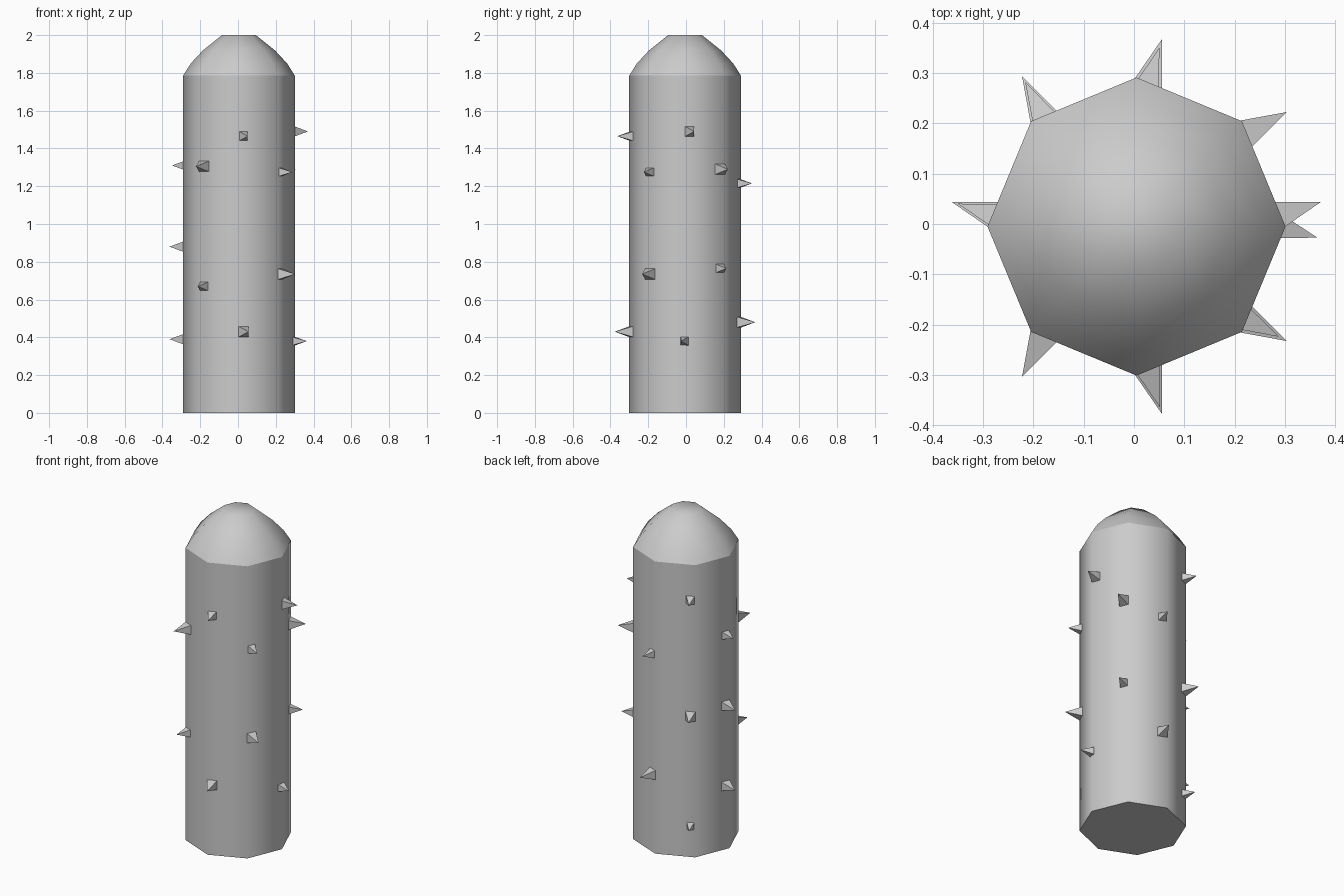
import bpy, bmesh
from math import cos, sin, radians
from mathutils import Vector

if "Cube" in bpy.data.objects:
    bpy.data.objects.remove(bpy.data.objects["Cube"])

CX, CY, R = 0.005, -0.005, 0.296
Z_TOP = 1.785


def finish(name, bm, smooth_sides=False):
    bmesh.ops.recalc_face_normals(bm, faces=bm.faces)
    for f in bm.faces:
        f.smooth = smooth_sides and abs(f.normal.z) < 0.99
    me = bpy.data.meshes.new(name)
    bm.to_mesh(me)
    bm.free()
    ob = bpy.data.objects.new(name, me)
    bpy.context.collection.objects.link(ob)
    return ob


def lathe(name, profile, cap_bottom):
    """Eight-sided stack of rings, closed on top where asked."""
    bm = bmesh.new()
    rings = [[bm.verts.new((CX + r * cos(radians(45 * i)),
                            CY + r * sin(radians(45 * i)), z))
              for i in range(8)] for r, z in profile]
    for a, b in zip(rings, rings[1:]):
        for i in range(8):
            j = (i + 1) % 8
            bm.faces.new((a[i], a[j], b[j], b[i]))
    if cap_bottom:
        bm.faces.new(rings[0][::-1])
    else:
        bm.faces.new(rings[-1])
    ob = finish(name, bm, True)
    if not cap_bottom:
        for p in ob.data.polygons:
            p.use_smooth = True
    return ob


# Trunk and rounded crown
lathe("trunk", [(R, 0), (R, Z_TOP)], True)
lathe("crown", [(R, Z_TOP), (0.255, 1.85), (0.19, 1.92), (0.09, 2.0)], False)


def spike(index, corner, side, z, size, offset=0.027):
    """Four-sided thorn on the flat beside a trunk corner."""
    a, face = radians(corner), radians(corner + 22.5 * side)
    n = Vector((cos(face), sin(face), 0))
    t = Vector((-sin(face), cos(face), 0)) * side
    base = Vector((CX + R * cos(a), CY + R * sin(a), z)) + t * offset
    radial = Vector((base.x - CX, base.y - CY, 0)).normalized()
    tip = base + (n * 0.65 + radial * 0.35).normalized() * 0.09 * size
    h = 0.03 * size
    up = Vector((0, 0, h))
    root = base - n * 0.006
    bm = bmesh.new()
    ring = [bm.verts.new(root + p) for p in
            (-t * h - up, t * h - up, t * h + up, -t * h + up)]
    top = bm.verts.new(tip)
    bm.faces.new(ring)
    for i in range(4):
        bm.faces.new((ring[i], ring[(i + 1) % 4], top))
    finish(f"spike_{index:02d}", bm)


# Spikes: corner angle, side of corner, [(height, size)]
columns = [
    (0, 1, [(1.49, 0.93)]),
    (45, -1, [(1.29, 1.0), (0.765, 0.8)]),
    (90, -1, [(1.215, 0.8), (0.48, 1.0)]),
    (135, -1, [(1.57, 0.85), (0.86, 1.0), (0.19, 0.75)]),
    (180, -1, [(1.31, 0.8), (0.88, 0.95), (0.39, 0.95)]),
    (225, 1, [(1.305, 1.0), (0.67, 0.8)]),
    (270, 1, [(1.465, 0.85), (0.43, 1.0)]),
    (315, 1, [(1.275, 0.8), (0.735, 1.0)]),
]
n = 0
for corner, side, items in columns:
    for z, size in items:
        n += 1
        spike(n, corner, side, z, size)
spike(n + 1, 0, -1, 0.38, 0.75, 0.005)
